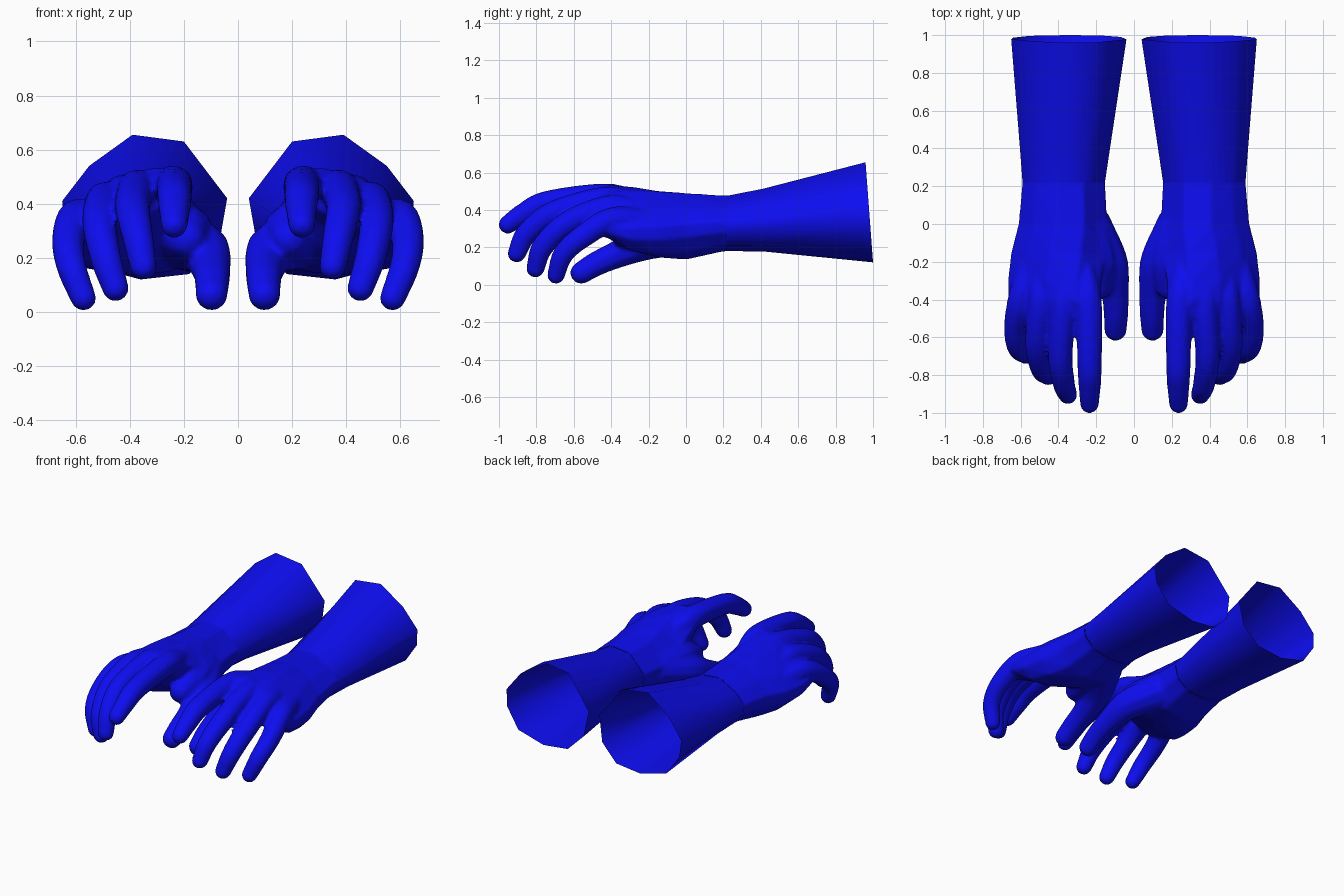
import bpy, bmesh
from mathutils import Vector

if "Cube" in bpy.data.objects:
    bpy.data.objects.remove(bpy.data.objects["Cube"])

blue = bpy.data.materials.new("blue")
blue.diffuse_color = (0.004, 0.004, 0.87, 1)
blue.use_nodes = True
blue.node_tree.nodes["Principled BSDF"].inputs["Base Color"].default_value = blue.diffuse_color

# Ten-sided arm cross-section, normalised to -1..1
END = [(.39, .655), (.20, .63), (.04, .42), (.07, .25), (.18, .14),
       (.36, .12), (.55, .17), (.64, .30), (.65, .41), (.55, .54)]
PROFILE = [((x - .345) / .305, (z - .387) / .268) for x, z in END]


def loft(bm, sections, caps):
    """Sections: y, centre x, centre z, half width, half height, z shear, y slant."""
    rings = []
    for y, cx, cz, w, h, shear, slant in sections:
        rings.append([bm.verts.new((cx + u * w, y - slant * (v + 1) / 2,
                                    cz + v * h + shear * u * w)) for u, v in PROFILE])
    n = len(PROFILE)
    for a, b in zip(rings, rings[1:]):
        for i in range(n):
            j = (i + 1) % n
            bm.faces.new((a[i], a[j], b[j], b[i]))
    if caps:
        bm.faces.new(rings[0])
        bm.faces.new(rings[-1])
    bmesh.ops.recalc_face_normals(bm, faces=bm.faces[:])


def catmull(p0, p1, p2, p3, t):
    return 0.5 * (2 * p1 + (p2 - p0) * t + (2 * p0 - 5 * p1 + 4 * p2 - p3) * t * t
                  + (3 * p1 - p0 - 3 * p2 + p3) * t ** 3)


def digit(bm, path, steps=12):
    """Chain of balls along a smooth path of (x, y, z, radius)."""
    p = [Vector(q) for q in path]
    p = [2 * p[0] - p[1]] + p + [2 * p[-1] - p[-2]]
    for k in range(1, len(p) - 2):
        for s in range(steps + (k == len(p) - 3)):
            q = catmull(*p[k - 1:k + 3], s / steps)
            r = bmesh.ops.create_icosphere(bm, subdivisions=2, radius=q[3])
            bmesh.ops.translate(bm, verts=r["verts"], vec=q.xyz)


def make(name, bm):
    me = bpy.data.meshes.new(name)
    bm.to_mesh(me)
    bm.free()
    ob = bpy.data.objects.new(name, me)
    bpy.context.collection.objects.link(ob)
    me.materials.append(blue)
    return ob


def finish(ob, angle):
    m = ob.modifiers.new("mirror", 'MIRROR')
    m.use_mirror_merge = False
    bpy.ops.object.select_all(action='DESELECT')
    ob.select_set(True)
    bpy.context.view_layer.objects.active = ob
    bpy.ops.object.shade_smooth_by_angle(angle=angle)


# Forearms: open low-poly tubes
bm = bmesh.new()
loft(bm, [(.22, .372, .328, .218, .148, 0, 0),
          (.42, .365, .345, .240, .168, 0, .01),
          (1.0, .345, .387, .305, .268, 0, .04)], False)
finish(make("forearms", bm), 1.3)

# Palm and wrist
bm = bmesh.new()
loft(bm, [(.32, .372, .328, .221, .150, 0, 0),
          (.20, .372, .328, .221, .150, 0, 0),
          (.00, .375, .312, .236, .178, 0, 0),
          (-.15, .400, .325, .250, .178, -.12, 0),
          (-.30, .420, .353, .248, .158, -.25, 0),
          (-.41, .420, .392, .245, .112, -.35, 0),
          (-.50, .420, .395, .220, .070, -.38, 0)], True)

# Fingers, thumb and the web between thumb and palm
DIGITS = [
    [(.27, -.25, .43, .07), (.240, -.43, .470, .074), (.235, -.74, .437, .068),
     (.235, -.87, .377, .060), (.236, -.953, .322, .051)],
    [(.38, -.25, .42, .07), (.375, -.43, .455, .072), (.390, -.70, .385, .068),
     (.370, -.85, .275, .060), (.350, -.905, .168, .051)],
    [(.48, -.25, .39, .07), (.495, -.42, .410, .070), (.512, -.63, .330, .067),
     (.490, -.765, .205, .060), (.453, -.805, .088, .051)],
    [(.55, -.22, .34, .07), (.600, -.40, .345, .070), (.628, -.55, .260, .063),
     (.615, -.655, .165, .057), (.572, -.695, .052, .049)],
    [(.24, .00, .28, .12), (.130, -.20, .230, .098), (.100, -.36, .165, .076),
     (.096, -.48, .112, .067), (.098, -.560, .064, .061)],
    [(.25, -.04, .29, .13), (.205, -.20, .29, .115), (.19, -.33, .27, .075)],
]
for d in DIGITS:
    digit(bm, d)
hands = make("hands", bm)

# Fuse into one smooth skin, then open it at the wrist
r = hands.modifiers.new("fuse", 'REMESH')
r.mode = 'VOXEL'
r.voxel_size = 0.011
s = hands.modifiers.new("soften", 'SMOOTH')
s.factor, s.iterations = 0.5, 6
dg = bpy.context.evaluated_depsgraph_get()
bm = bmesh.new()
bm.from_object(hands, dg)
hands.modifiers.clear()
bmesh.ops.bisect_plane(bm, geom=bm.verts[:] + bm.edges[:] + bm.faces[:],
                       plane_co=(0, .22, 0), plane_no=(0, 1, 0), clear_outer=True)
bm.to_mesh(hands.data)
bm.free()
finish(hands, 1.2)
